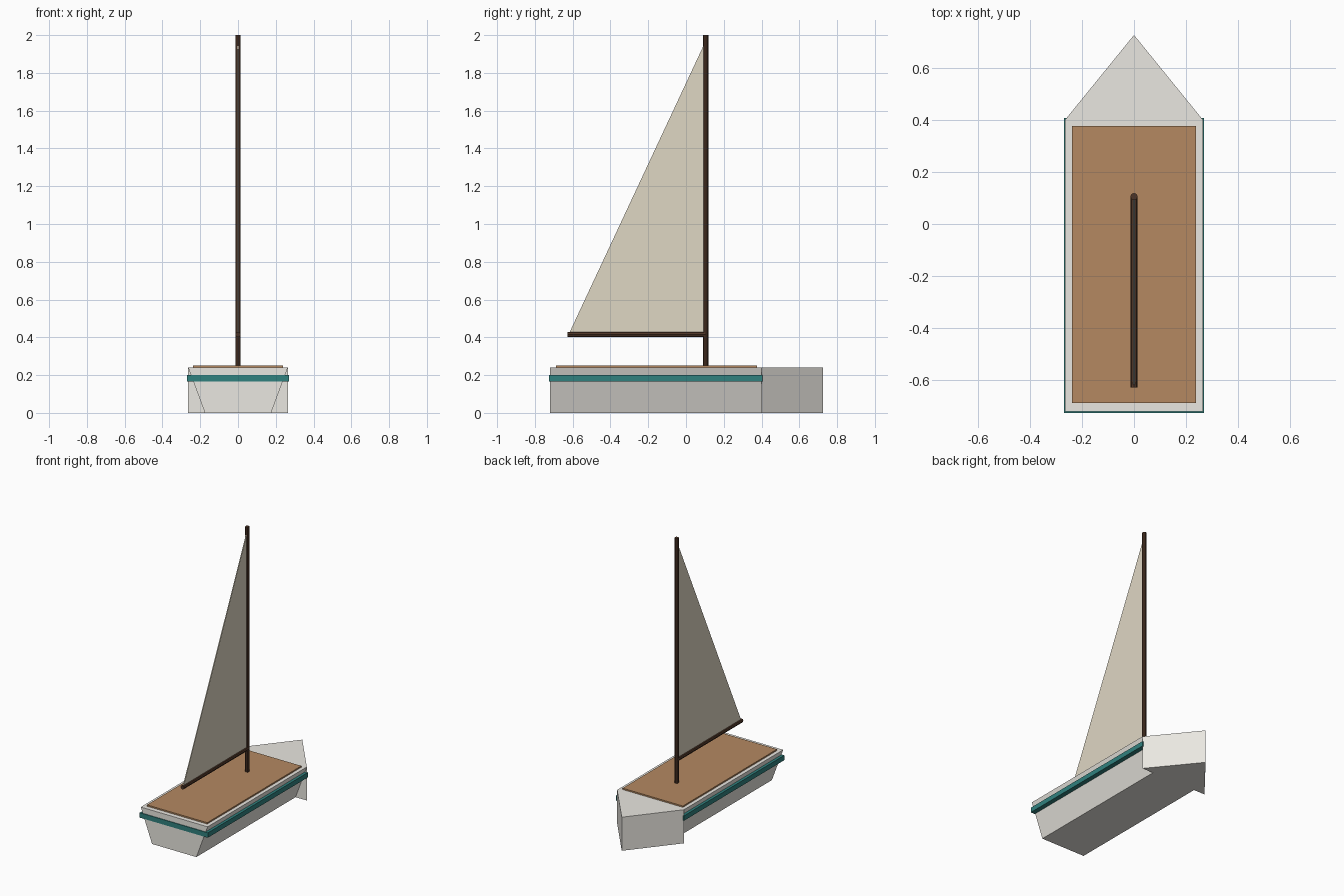
import bpy, bmesh
from mathutils import Vector

if "Cube" in bpy.data.objects:
    bpy.data.objects.remove(bpy.data.objects["Cube"])


def material(name, rgb):
    m = bpy.data.materials.new(name)
    m.diffuse_color = (*rgb, 1)
    m.use_nodes = True
    m.node_tree.nodes["Principled BSDF"].inputs["Base Color"].default_value = m.diffuse_color
    return m


WHITE = material("hull_white", (0.82, 0.80, 0.75))
TEAL = material("stripe_teal", (0.03, 0.22, 0.21))
DECK = material("deck_wood", (0.46, 0.25, 0.12))
SPAR = material("dark_wood", (0.075, 0.035, 0.02))
CLOTH = material("sail_cloth", (0.74, 0.68, 0.55))


def extrude(name, profile, offset, mat):
    """Flat polygon extruded along an offset vector."""
    bm = bmesh.new()
    face = bm.faces.new([bm.verts.new(p) for p in profile])
    new = bmesh.ops.extrude_face_region(bm, geom=[face])["geom"]
    bmesh.ops.translate(bm, vec=Vector(offset),
                        verts=[v for v in new if isinstance(v, bmesh.types.BMVert)])
    bmesh.ops.recalc_face_normals(bm, faces=bm.faces)
    me = bpy.data.meshes.new(name)
    bm.to_mesh(me)
    bm.free()
    me.materials.append(mat)
    ob = bpy.data.objects.new(name, me)
    bpy.context.collection.objects.link(ob)
    return ob


def slab(name, w, y0, y1, z0, z1, mat):
    return extrude(name, [(-w, y0, z0), (w, y0, z0), (w, y1, z0), (-w, y1, z0)],
                   (0, 0, z1 - z0), mat)


def spar(name, a, b, radius, mat, sides=8):
    a, b = Vector(a), Vector(b)
    bpy.ops.mesh.primitive_cylinder_add(vertices=sides, radius=radius,
                                        depth=(b - a).length, location=(a + b) / 2)
    ob = bpy.context.object
    ob.rotation_euler = (b - a).to_track_quat('Z', 'Y').to_euler()
    ob.name = name
    ob.data.materials.append(mat)


# Hull: tapered section, plus a straight-sided wedge bow
extrude("hull", [(-0.175, -0.72, 0), (0.175, -0.72, 0),
                 (0.264, -0.72, 0.24), (-0.264, -0.72, 0.24)], (0, 1.12, 0), WHITE)
extrude("bow", [(-0.264, 0.40, 0), (0.264, 0.40, 0), (0, 0.725, 0)], (0, 0, 0.24), WHITE)

# Rub stripe and deck
slab("stripe", 0.269, -0.725, 0.406, 0.165, 0.2, TEAL)
slab("deck", 0.238, -0.687, 0.375, 0.236, 0.25, DECK)

# Mast and boom
spar("mast", (0, 0.105, 0.24), (0, 0.105, 2.0), 0.014, SPAR)
spar("boom", (0, -0.628, 0.415), (0, 0.105, 0.415), 0.014, SPAR)

# Sail
extrude("sail", [(-0.003, 0.1, 0.425), (-0.003, -0.617, 0.425), (-0.003, 0.1, 1.96)],
        (0.006, 0, 0), CLOTH)
